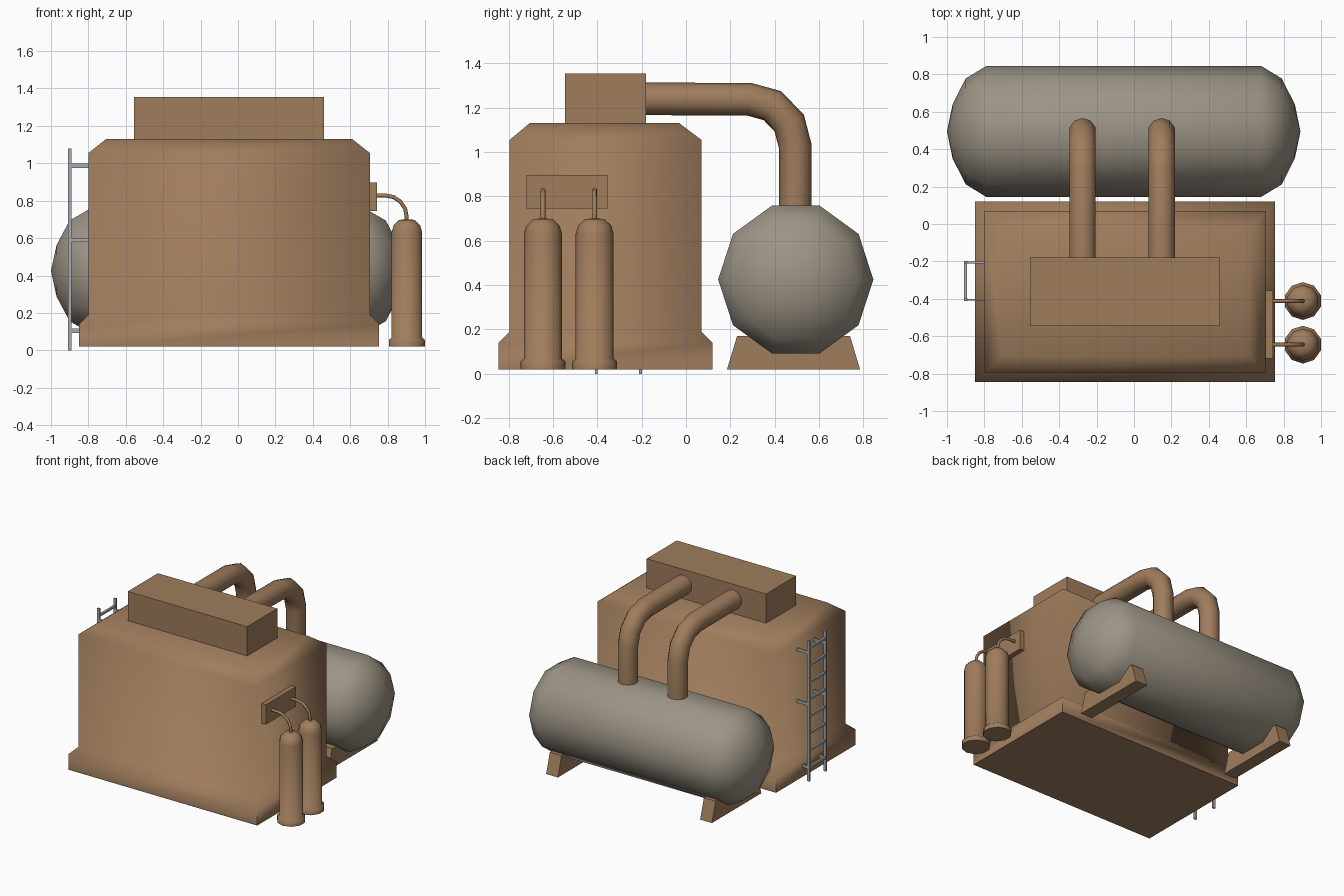
import bpy, bmesh, math
from mathutils import Vector

if "Cube" in bpy.data.objects:
    bpy.data.objects.remove(bpy.data.objects["Cube"])


def material(name, rgb):
    m = bpy.data.materials.new(name)
    m.diffuse_color = (*rgb, 1)
    m.use_nodes = True
    m.node_tree.nodes["Principled BSDF"].inputs["Base Color"].default_value = m.diffuse_color
    return m


BROWN = material("rusty brown", (0.35, 0.205, 0.11))
GREY = material("warm grey", (0.335, 0.295, 0.235))
STEEL = material("ladder steel", (0.40, 0.41, 0.43))


def finish(name, bm, mat, smooth=None):
    bmesh.ops.recalc_face_normals(bm, faces=bm.faces)
    me = bpy.data.meshes.new(name)
    bm.to_mesh(me)
    bm.free()
    ob = bpy.data.objects.new(name, me)
    bpy.context.collection.objects.link(ob)
    me.materials.append(mat)
    if smooth:
        bpy.ops.object.select_all(action='DESELECT')
        ob.select_set(True)
        bpy.context.view_layer.objects.active = ob
        bpy.ops.object.shade_smooth_by_angle(angle=math.radians(smooth))
    return ob


def loft(bm, rings):
    """Join rings of points into a closed skin with capped ends."""
    loops = [[bm.verts.new(p) for p in r] for r in rings]
    for a, b in zip(loops, loops[1:]):
        n = len(a)
        for i in range(n):
            bm.faces.new((a[i], a[(i + 1) % n], b[(i + 1) % n], b[i]))
    bm.faces.new(loops[0])
    bm.faces.new(loops[-1])


def add_box(bm, x0, x1, y0, y1, z0, z1):
    loft(bm, [[(x0, y0, z), (x1, y0, z), (x1, y1, z), (x0, y1, z)] for z in (z0, z1)])


def box(name, mat, *dims):
    bm = bmesh.new()
    add_box(bm, *dims)
    return finish(name, bm, mat)


def lathe(name, mat, profile, place, sides=10, smooth=60):
    """Profile is (radius, height); place maps (u, v, height) to a point."""
    bm = bmesh.new()
    angles = [2 * math.pi * i / sides for i in range(sides)]
    loft(bm, [[place(r * math.cos(a), r * math.sin(a), h) for a in angles]
              for r, h in profile])
    bmesh.ops.remove_doubles(bm, verts=bm.verts, dist=0.0005)
    return finish(name, bm, mat, smooth)


def pipe(name, mat, path, normal, radius, sides=10):
    """Round tube along a planar path with mitred bends."""
    pts = [Vector(p) for p in path]
    n = Vector(normal)
    rings = []
    for i, p in enumerate(pts):
        d0 = (pts[i] - pts[i - 1]).normalized() if i else None
        d1 = (pts[i + 1] - pts[i]).normalized() if i < len(pts) - 1 else None
        t = ((d0 or d1) + (d1 or d0)).normalized()
        side = t.cross(n) / t.dot(d0 or d1)
        ang = [2 * math.pi * k / sides for k in range(sides)]
        rings.append([p + radius * (side * math.cos(a) + n * math.sin(a)) for a in ang])
    bm = bmesh.new()
    loft(bm, rings)
    return finish(name, bm, mat, 60)


# Main housing: flared foot, straight walls, chamfered roof
bm = bmesh.new()
levels = [(0.02, -0.85, 0.755, -0.845, 0.12), (0.14, -0.85, 0.755, -0.845, 0.12),
          (0.19, -0.80, 0.705, -0.795, 0.07), (1.055, -0.80, 0.705, -0.795, 0.07),
          (1.13, -0.705, 0.61, -0.705, -0.03)]
loft(bm, [[(x0, y0, z), (x1, y0, z), (x1, y1, z), (x0, y1, z)]
          for z, x0, x1, y0, y1 in levels])
finish("housing", bm, BROWN, 60)
box("roof_box", BROWN, -0.555, 0.46, -0.545, -0.18, 1.12, 1.355)

# Horizontal tank with rounded ends
half = [(0.0, 0.945), (0.145, 0.915), (0.283, 0.845), (0.35, 0.735)]
profile = [(r, -h) for r, h in half] + [(r, h) for r, h in reversed(half)]
lathe("tank", GREY, profile, lambda u, v, h: (h - 0.055, 0.495 + u, 0.425 + v))

# Tank saddles
for i, (x0, x1) in enumerate([(-0.77, -0.67), (0.54, 0.64)]):
    bm = bmesh.new()
    loft(bm, [[(x, 0.185, 0.02), (x, 0.785, 0.02), (x, 0.74, 0.17), (x, 0.23, 0.17)]
              for x in (x0, x1)])
    finish(f"tank_saddle_{i + 1}", bm, BROWN)

# Large bent pipes from roof box to tank
for i, x in enumerate((-0.275, 0.148)):
    path = [(x, -0.20, 1.24)]
    for k in range(4):
        a = math.radians(90 - 30 * k)
        path.append((x, 0.285 + 0.208 * math.cos(a), 1.025 + 0.213 * math.sin(a)))
    path.append((x, 0.493, 0.70))
    pipe(f"large_pipe_{i + 1}", BROWN, path, (1, 0, 0), 0.0735)

# Gas bottles with foot rings and hoses
bottle = [(0.101, 0.02), (0.101, 0.056), (0.086, 0.068), (0.086, 0.63),
          (0.075, 0.668), (0.045, 0.697), (0.0, 0.702)]
for i, y in enumerate((-0.645, -0.412)):
    lathe(f"gas_bottle_{i + 1}", BROWN, bottle,
          lambda u, v, h: (0.903 + v, y + u, h))
    path = [(0.73, y, 0.828), (0.79, y, 0.828)]
    for k in range(1, 5):
        a = math.radians(90 - 22.5 * k)
        path.append((0.79 + 0.112 * math.cos(a), y, 0.713 + 0.115 * math.sin(a)))
    path.append((0.902, y, 0.69))
    pipe(f"hose_{i + 1}", BROWN, path, (0, 1, 0), 0.0105, 8)
box("hose_plate", BROWN, 0.70, 0.742, -0.72, -0.355, 0.745, 0.897)

# Ladder: rails, wall brackets and rungs
bm = bmesh.new()
for y in (-0.405, -0.205):
    add_box(bm, -0.91, -0.89, y - 0.006, y + 0.006, 0.0, 1.08)
    for z in (0.105, 0.59, 0.987):
        add_box(bm, -0.90, -0.79, y - 0.005, y + 0.005, z - 0.011, z + 0.011)
for k in range(8):
    z = 0.105 + 0.131 * k
    add_box(bm, -0.908, -0.892, -0.405, -0.205, z - 0.008, z + 0.008)
finish("ladder", bm, STEEL)
